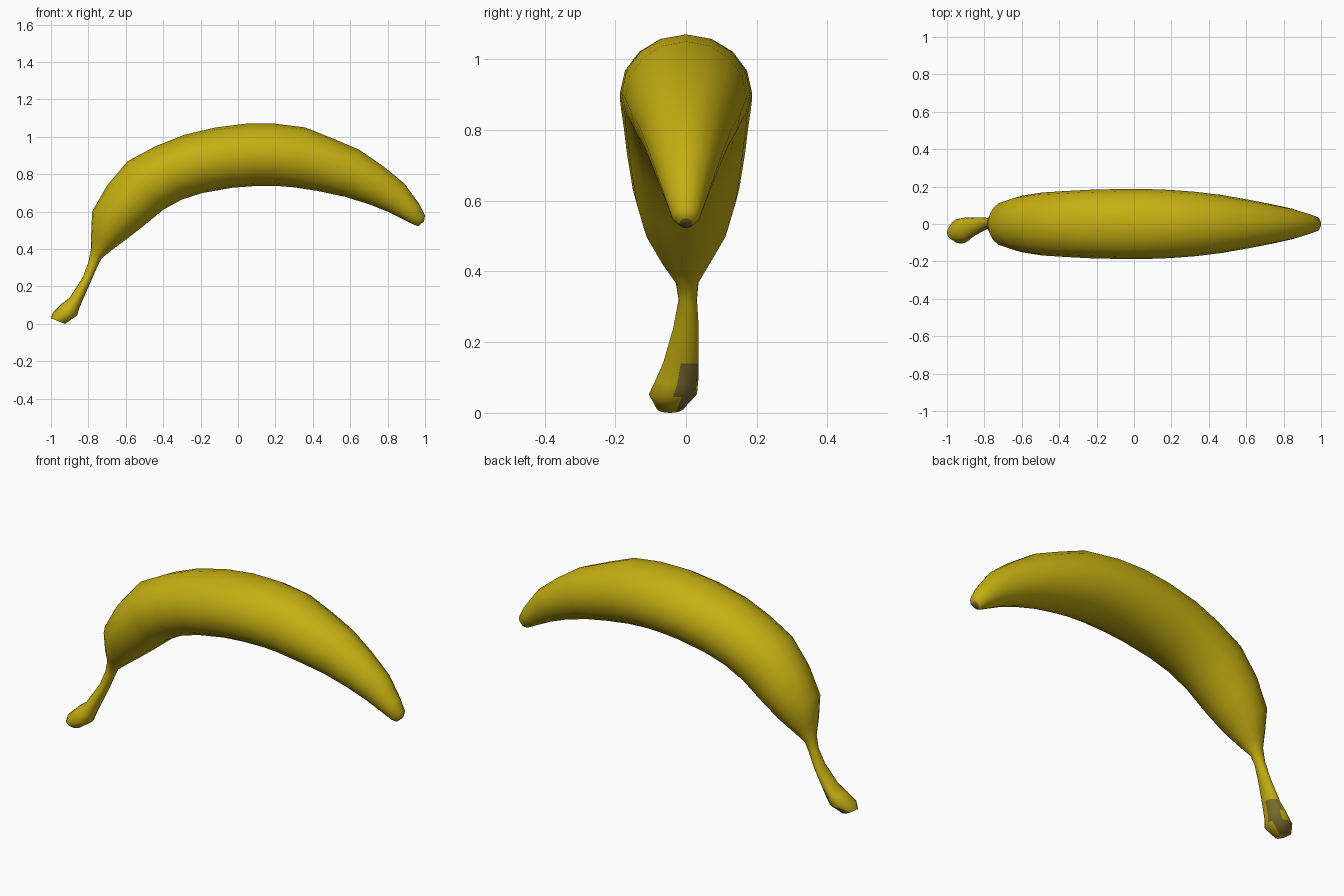
import bpy, bmesh, math
from mathutils import Vector

if "Cube" in bpy.data.objects:
    bpy.data.objects.remove(bpy.data.objects["Cube"])

SIDES = 16

# Stem rings: outer edge x, z, inner edge x, z, half width, sideways offset
STEM = [
    (-1.00, .03, -.925, .00, .040, -.045),
    (-.99, .06, -.86, .045, .068, -.037),
    (-.94, .11, -.85, .08, .060, -.025),
    (-.90, .14, -.825, .14, .050, -.015),
    (-.83, .25, -.785, .23, .036, .000),
    (-.80, .33, -.75, .31, .026, .005),
    (-.785, .40, -.73, .35, .033, .003),
]
# Fruit rings: outer edge x, z, inner edge x, z, half width
FRUIT = [
    (-.785, .48, -.68, .39, .070),
    (-.78, .60, -.60, .45, .120),
    (-.70, .74, -.51, .52, .150),
    (-.59, .87, -.40, .61, .168),
    (-.44, .95, -.30, .665, .176),
    (-.29, 1.01, -.19, .70, .183),
    (-.12, 1.05, -.03, .728, .187),
    (.04, 1.07, .09, .737, .187),
    (.20, 1.07, .20, .738, .182),
    (.36, 1.05, .30, .73, .172),
    (.51, .99, .43, .71, .155),
    (.65, .93, .57, .68, .130),
    (.78, .84, .70, .64, .105),
    (.89, .75, .80, .60, .082),
    (.97, .64, .88, .56, .056),
    (1.0, .58, .94, .53, .040),
    (.995, .55, .965, .522, .018),
]


def material(name, rgb):
    m = bpy.data.materials.new(name)
    m.diffuse_color = (*rgb, 1)
    m.use_nodes = True
    m.node_tree.nodes["Principled BSDF"].inputs["Base Color"].default_value = m.diffuse_color
    return m


def ring(bm, x1, z1, x2, z2, half, offset=0):
    centre = Vector(((x1 + x2) / 2, offset, (z1 + z2) / 2))
    up = Vector(((x1 - x2) / 2, 0, (z1 - z2) / 2))
    side = Vector((0, half, 0))
    return [bm.verts.new(centre + up * math.cos(a) + side * math.sin(a))
            for a in (2 * math.pi * i / SIDES for i in range(SIDES))]


# Whole banana skin lofted through the rings
bm = bmesh.new()
rings = [ring(bm, *r) for r in STEM + FRUIT]
for a, b in zip(rings, rings[1:]):
    for i in range(SIDES):
        j = (i + 1) % SIDES
        bm.faces.new((a[i], a[j], b[j], b[i]))
stem_cap = bm.faces.new(rings[0])
tip_cap = bm.faces.new(rings[-1])
bmesh.ops.poke(bm, faces=[stem_cap])
bmesh.ops.recalc_face_normals(bm, faces=bm.faces[:])
bm.normal_update()

# Brown bruise on the back inner side of the stem end, and brown blossom tip
for f in bm.faces:
    c = f.calc_center_median()
    bruise = c.z < .15 and c.x < -.8 and c.y > -.03 and (f.normal.x > .2 or f.normal.z < -.5)
    if bruise or (c.x > .97 and c.z < .55 and len(f.verts) > 4):
        f.material_index = 1

mesh = bpy.data.meshes.new("banana")
bm.to_mesh(mesh)
bm.free()
mesh.materials.append(material("ripe yellow", (.56, .43, .006)))
mesh.materials.append(material("dull brown", (.20, .155, .03)))
banana = bpy.data.objects.new("banana", mesh)
bpy.context.collection.objects.link(banana)
bpy.context.view_layer.objects.active = banana
banana.select_set(True)
bpy.ops.object.shade_smooth_by_angle(angle=math.radians(60))
